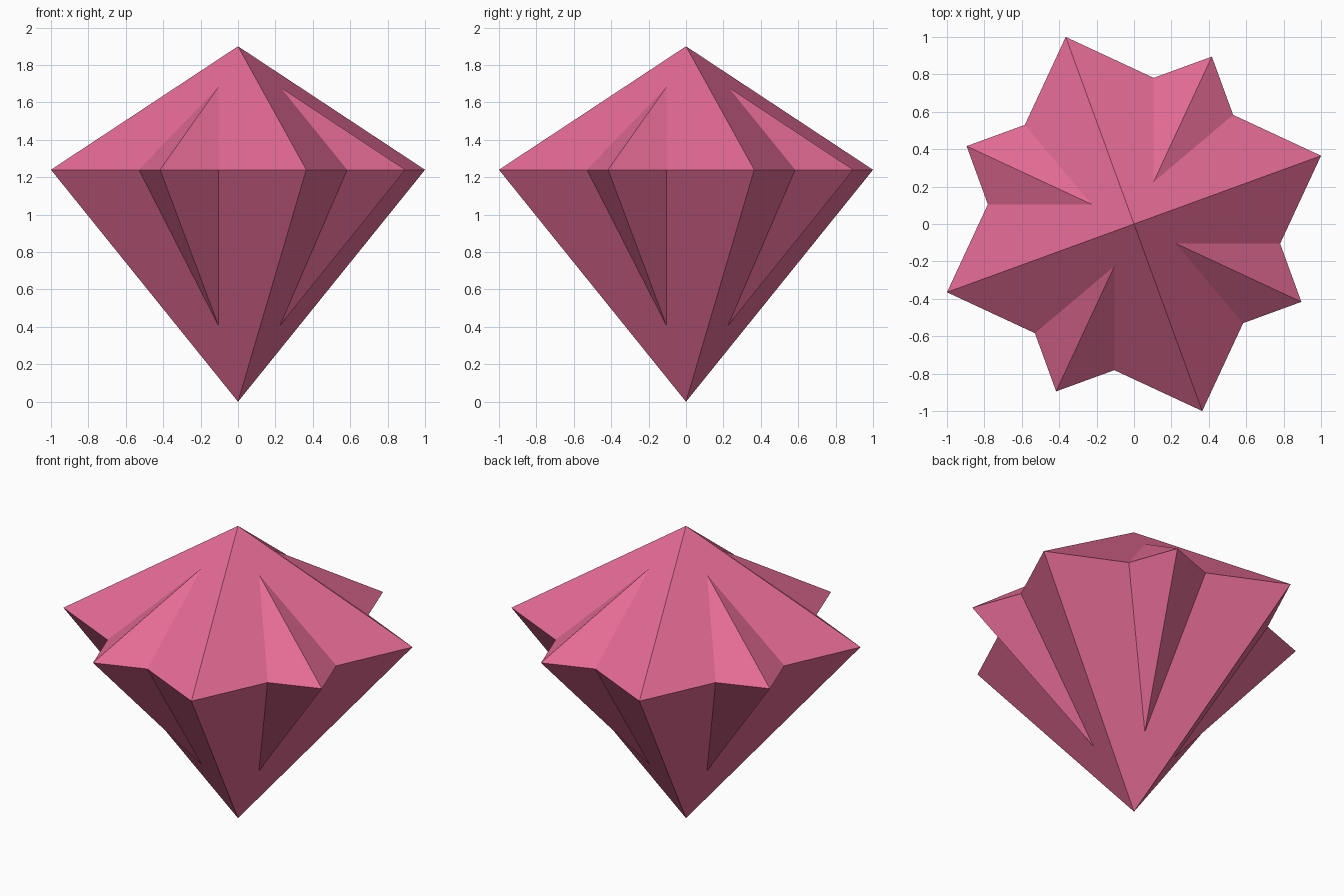
import bpy
import bmesh
from math import cos, sin, radians

cube = bpy.data.objects.get("Cube")
if cube:
    bpy.data.objects.remove(cube, do_unlink=True)

# Single pink material
pink = bpy.data.materials.new("pink_crystal")
pink.use_nodes = True
colour = (0.77, 0.146, 0.297, 1)
pink.diffuse_color = colour
pink.node_tree.nodes["Principled BSDF"].inputs["Base Color"].default_value = colour

WAIST = 1.24


def bipyramid(name, radius, angle, bottom, top):
    """Four-sided double pyramid with its widest ring at the waist."""
    bm = bmesh.new()
    low = bm.verts.new((0, 0, bottom))
    high = bm.verts.new((0, 0, top))
    ring = []
    for i in range(4):
        a = radians(angle + 90 * i)
        ring.append(bm.verts.new((radius * cos(a), radius * sin(a), WAIST)))
    for i in range(4):
        a, b = ring[i], ring[(i + 1) % 4]
        bm.faces.new((a, b, high))
        bm.faces.new((b, a, low))
    mesh = bpy.data.meshes.new(name)
    bm.to_mesh(mesh)
    bm.free()
    mesh.materials.append(pink)
    obj = bpy.data.objects.new(name, mesh)
    bpy.context.collection.objects.link(obj)
    return obj


# Large crystal, and a smaller one turned an eighth of a circle through it
bipyramid("main_crystal", 1.0645, 20.05, 0, 1.9)
bipyramid("cross_crystal", 0.987, 65.05, 0.128, 1.831)
